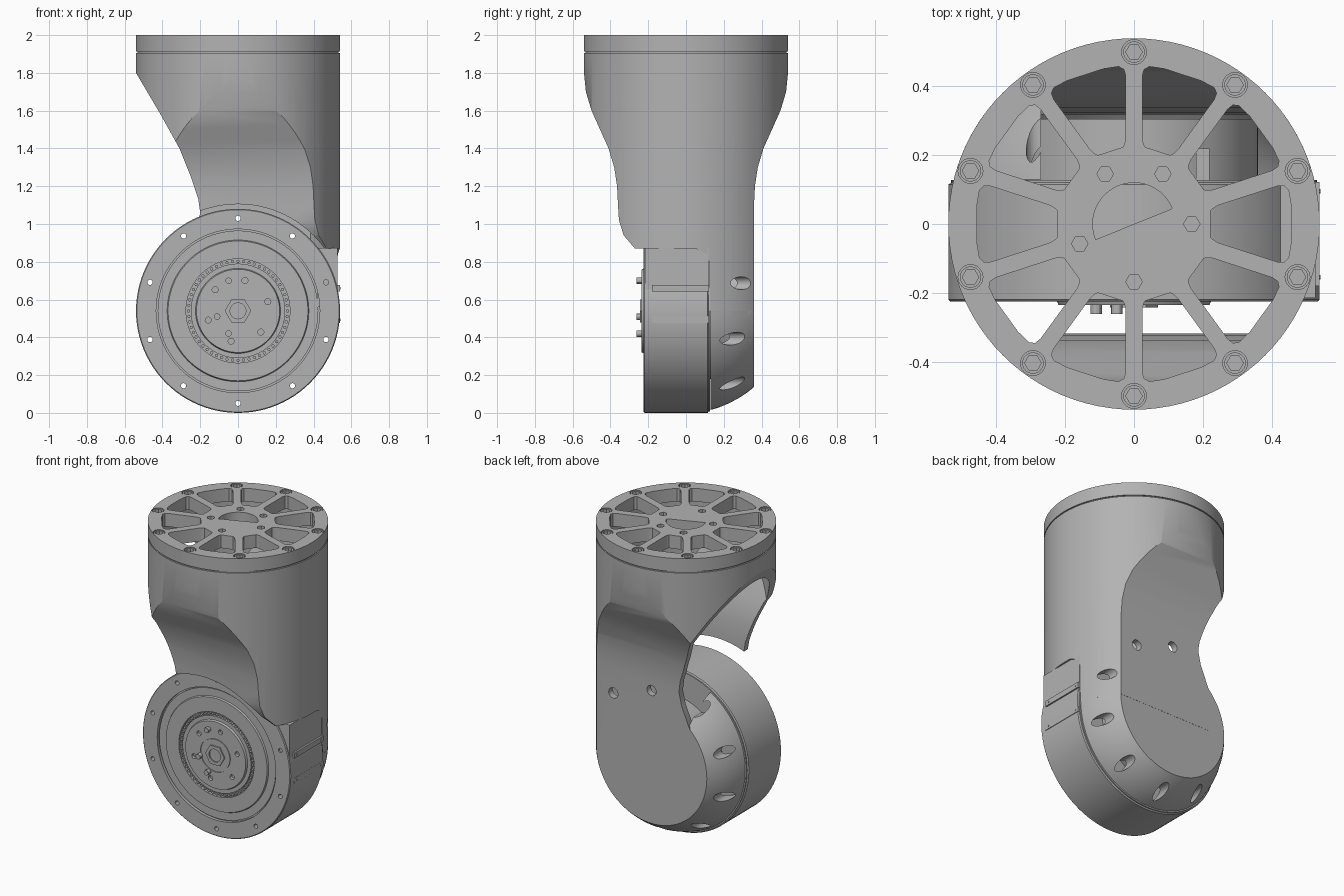
import bpy, bmesh, math
from mathutils import Matrix, Vector

if "Cube" in bpy.data.objects:
    bpy.data.objects.remove(bpy.data.objects["Cube"], do_unlink=True)

grey = bpy.data.materials.new("satin_grey")
grey.use_nodes = True
COLOUR = (0.45, 0.45, 0.45, 1)
grey.diffuse_color = COLOUR
grey.node_tree.nodes["Principled BSDF"].inputs["Base Color"].default_value = COLOUR

R = 0.54          # shared outer radius
AXLE = 0.54       # height of the joint axis
PLACE = {"x": lambda u, v, w: (w, u, v),
         "y": lambda u, v, w: (u, w, v),
         "z": lambda u, v, w: (u, v, w)}


def finish(name, bm):
    bmesh.ops.recalc_face_normals(bm, faces=bm.faces)
    mesh = bpy.data.meshes.new(name)
    bm.to_mesh(mesh)
    bm.free()
    mesh.materials.append(grey)
    ob = bpy.data.objects.new(name, mesh)
    bpy.context.collection.objects.link(ob)
    return ob


def prism(name, outlines, axis, lo, hi):
    """Extrude one or more flat outlines along an axis."""
    bm = bmesh.new()
    put = PLACE[axis]
    for pts in outlines:
        a = [bm.verts.new(put(u, v, lo)) for u, v in pts]
        b = [bm.verts.new(put(u, v, hi)) for u, v in pts]
        bm.faces.new(a)
        bm.faces.new(b)
        for i in range(len(pts)):
            j = (i + 1) % len(pts)
            bm.faces.new((a[i], a[j], b[j], b[i]))
    return finish(name, bm)


def circle(r, u=0, v=0, n=96):
    return [(u + r * math.cos(math.tau * i / n), v + r * math.sin(math.tau * i / n)) for i in range(n)]


def rect(u0, u1, v0, v1):
    return [(u0, v0), (u1, v0), (u1, v1), (u0, v1)]


def ring_of(count, radius, r, v=0, n=16, start=math.pi / 2):
    """Circles spaced evenly around a centre."""
    angles = [start + math.tau * k / count for k in range(count)]
    return [circle(r, radius * math.cos(a), v + radius * math.sin(a), n) for a in angles]


def lathe(name, profile):
    """Revolve (radius, y) points about the joint axis."""
    bm = bmesh.new()
    vs = [bm.verts.new((r, y, AXLE)) for r, y in profile]
    es = [bm.edges.new(p) for p in zip(vs, vs[1:])]
    bmesh.ops.spin(bm, geom=vs + es, cent=(0, 0, AXLE), axis=(0, 1, 0), angle=math.tau, steps=96)
    bmesh.ops.remove_doubles(bm, verts=bm.verts, dist=0.0001)
    return finish(name, bm)


def combine(ob, cutter, op="DIFFERENCE"):
    mod = ob.modifiers.new("cut", "BOOLEAN")
    mod.operation, mod.solver, mod.object = op, "EXACT", cutter
    bpy.context.view_layer.objects.active = ob
    bpy.ops.object.modifier_apply(modifier=mod.name)
    bpy.data.objects.remove(cutter, do_unlink=True)


# Upper shell: a tube pinched front and back, cut away on one side
back = [(0.54, 1.8), (0.53, 1.7), (0.5, 1.6), (0.455, 1.5), (0.41, 1.4), (0.38, 1.3), (0.365, 1.2), (0.36, 1.1)]
front = [(-y, z) for y, z in reversed(back)]
chin = [(0.36, AXLE), (0.125, AXLE), (0.125, 0.79), (0.11, 0.84), (0.05, 0.87), (-0.27, 0.87), (-0.33, 0.94), (-0.355, 1.02)]
side_outline = [(0.6, 2.1), (0.6, 1.86)] + back + chin + front + [(-0.6, 1.86), (-0.6, 2.1)]
WALL = 0.042


def inset(pts):
    return [(y - math.copysign(WALL, y), z) for y, z in pts]


hollow_outline = ([(0.6, 2.3), (0.6, 1.86)] + inset(back) + [(0.318, 0.3), (-0.318, 0.3)]
                  + inset(front) + [(-0.6, 1.86), (-0.6, 2.3)])
shell = prism("upper_shell", [circle(R)], "z", 0.5, 1.905)
combine(shell, prism("side_shape", [side_outline], "x", -1, 1), "INTERSECT")
hollow = prism("hollow", [circle(R - WALL)], "z", 0.2, 2.2)
combine(hollow, prism("hollow_shape", [hollow_outline], "x", -1, 1), "INTERSECT")
combine(shell, hollow)
front_outline = [(0.7, 0.4), (0.7, 2.1), (-0.7, 2.1), (-0.7, 1.8), (-0.54, 1.8), (-0.41, 1.58), (-0.31, 1.4),
                 (-0.25, 1.25), (-0.21, 1.13), (-0.2, 1.06), (-0.22, 0.97), (-0.28, 0.83), (-0.28, 0.4)]
combine(shell, prism("front_shape", [front_outline], "y", -1, 1), "INTERSECT")
combine(shell, prism("drum_clearance", [circle(0.565, 0, AXLE)], "y", -0.9, 0.124))


# Rounded rear cap: a hollow slice of a ball with a flat back
def arc(radius, y0, y1, n=12):
    ys = [y0 + (y1 - y0) * i / n for i in range(n + 1)]
    return [(math.sqrt(radius * radius - y * y), y) for y in ys]


cap = lathe("rear_cap", [(0, 0.359)] + arc(R, 0.359, 0.13) + arc(R - WALL, 0.13, 0.318) + [(0, 0.318)])
combine(cap, prism("shell_clearance", [rect(-0.27, 0.8, AXLE, 1.4)], "y", -1, 1))
for part in (shell, cap):
    combine(part, prism("access_holes", ring_of(10, 0.475, 0.034, AXLE, 24), "y", 0.06, 0.6))

# Joint drum with stepped, grooved face and motor housing behind
face = -0.225
drum = lathe("joint_drum", [
    (0, -0.235), (0.105, -0.235), (0.105, -0.23), (0.11, -0.23), (0.11, -0.235), (0.22, -0.235), (0.225, -0.222),
    (0.25, -0.222), (0.25, -0.205), (0.275, -0.205), (0.275, face), (0.37, face), (0.375, -0.215), (0.425, -0.215),
    (0.425, -0.205), (0.433, -0.205), (0.433, face), (0.535, face), (R, -0.22),
    (R, 0.115), (0.532, 0.12), (0.532, 0.128), (0.36, 0.128), (0.36, 0.305), (0, 0.305)])
combine(drum, prism("rim_holes", ring_of(10, 0.49, 0.014, AXLE), "y", -0.5, 0.5))
combine(drum, prism("face_holes", ring_of(6, 0.165, 0.016, AXLE, 16, 0.3), "y", -0.5, -0.215))
prism("bearing_teeth", ring_of(56, 0.262, 0.009, AXLE, 6), "y", -0.222, -0.2)

# Centre nut and small pins on the drum face
nut = prism("centre_nut", [circle(0.07, 0, AXLE, 6)], "y", -0.243, -0.22)
combine(nut, prism("nut_bore", [circle(0.042, 0, AXLE, 24)], "y", -0.5, -0.232))
prism("face_pins", [circle(0.017, x, z, 12) for x, z in ((-0.05, 0.7), (-0.11, 0.51), (-0.05, 0.42))],
      "y", -0.262, -0.22)

# Side pad with two screwed rails
prism("side_pad", [rect(0.42, 0.528, 0.56, 0.872)], "y", -0.215, 0.12)
prism("side_rails", [rect(-0.18, 0.122, z - 0.018, z + 0.018) for z in (0.66, 0.494)], "x", 0.5, 0.54)
prism("rail_screws", [circle(0.007, y, z, 10) for y in (-0.155, 0.095) for z in (0.66, 0.494)], "x", 0.53, 0.543)
prism("cable_post", [rect(0.18, 0.22, 0.1, 0.22)], "z", 0.85, 0.98)


# Spoked top flange
def window(centre):
    half = math.pi / 10
    corner = [(0.226, 0.04), (0.232, 0.02), (0.25, 0), (0.43, 0), (0.45, 0.012), (0.46, 0.045), (0.46, 0.14)]
    right = [(r, half - math.asin(0.024 / r) - extra) for r, extra in corner]
    polar = [(r, -a) for r, a in right] + [(r, a) for r, a in reversed(right)]
    return [(r * math.cos(centre + a), r * math.sin(centre + a)) for r, a in polar]


flange = prism("top_flange", [circle(R)], "z", 1.913, 2.0)
combine(flange, prism("windows", [window(math.tau * k / 10) for k in range(10)], "z", 1.8, 2.2))
combine(flange, prism("bolt_seats", ring_of(10, 0.5, 0.036, 0, 24), "z", 1.965, 2.2))
tilt = math.radians(22)
half_disc = [(0.12 * math.cos(tilt + math.pi * i / 24), 0.12 * math.sin(tilt + math.pi * i / 24)) for i in range(25)]
combine(flange, prism("hub_opening", [half_disc], "z", 1.8, 2.2))
hub_angles = [math.radians(a) for a in (0, 60, 120, 200, 270)]
combine(flange, prism("hub_holes", [circle(0.024, 0.168 * math.cos(a), 0.168 * math.sin(a), 6) for a in hub_angles],
                      "z", 1.97, 2.2))
bolts = prism("flange_bolts", ring_of(10, 0.5, 0.031, 0, 24), "z", 1.95, 1.997)
combine(bolts, prism("bolt_sockets", ring_of(10, 0.5, 0.024, 0, 6), "z", 1.975, 2.2))

# Recessed collar closing the seam under the flange
collar = prism("seam_collar", [circle(0.532)], "z", 1.89, 1.92)
combine(collar, prism("collar_bore", [circle(0.495)], "z", 1.8, 2.1))

# Smooth curved surfaces, keep edges crisp
bpy.ops.object.select_all(action="DESELECT")
for ob in bpy.context.scene.objects:
    if ob.type == "MESH":
        ob.select_set(True)
        bpy.context.view_layer.objects.active = ob
bpy.ops.object.shade_smooth_by_angle(angle=math.radians(30))
